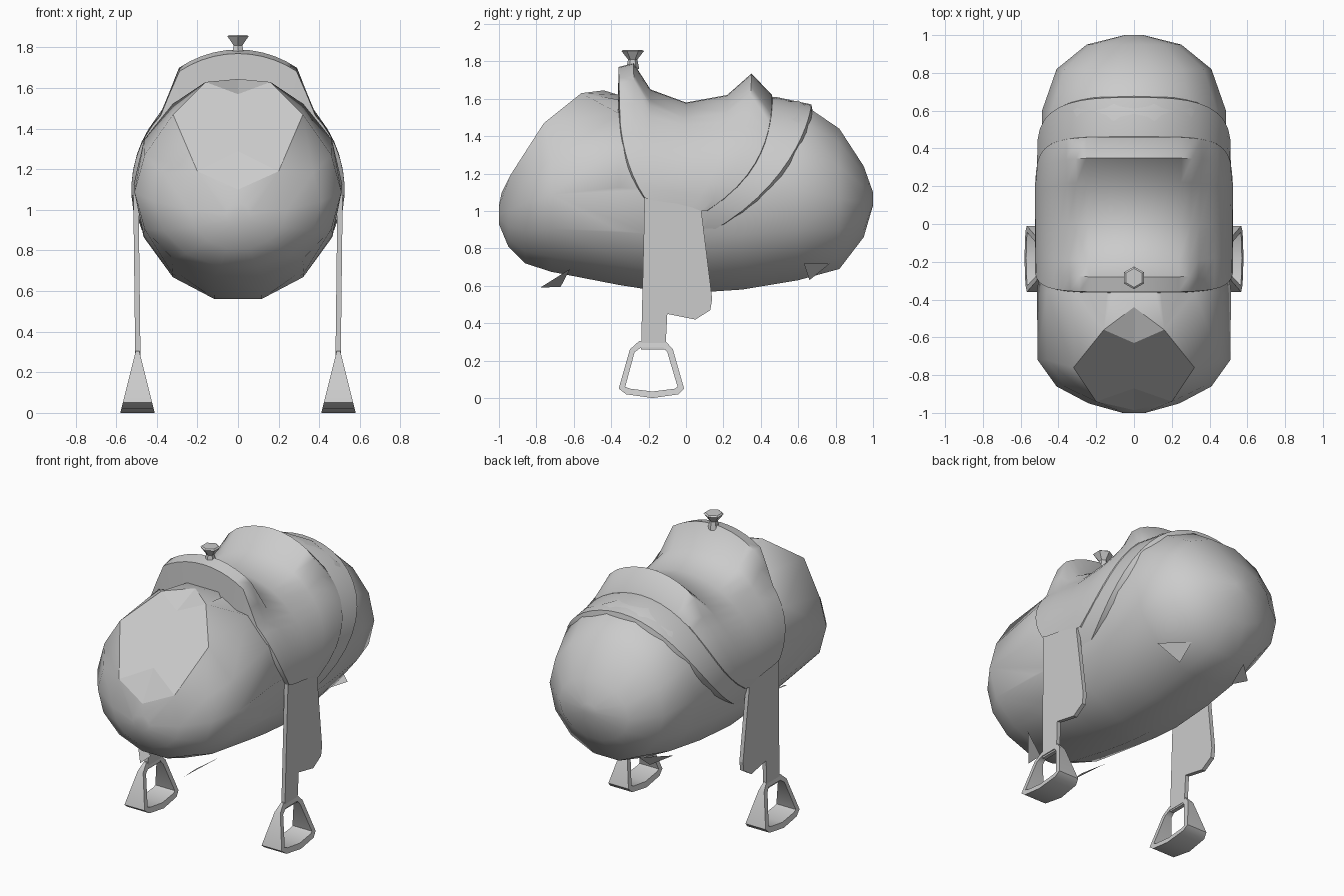
import bpy, bmesh
from math import sin, cos, acos, pi, radians

cube = bpy.data.objects.get("Cube")
if cube:
    bpy.data.objects.remove(cube, do_unlink=True)

grey = bpy.data.materials.new("plain_grey")
grey.use_nodes = True
colour = (0.6, 0.6, 0.6, 1)
grey.diffuse_color = colour
grey.node_tree.nodes["Principled BSDF"].inputs["Base Color"].default_value = colour


def finish(name, bm, angle=40, thickness=0):
    mesh = bpy.data.meshes.new(name)
    bm.to_mesh(mesh)
    bm.free()
    mesh.materials.append(grey)
    obj = bpy.data.objects.new(name, mesh)
    bpy.context.collection.objects.link(obj)
    bpy.ops.object.select_all(action='DESELECT')
    obj.select_set(True)
    bpy.context.view_layer.objects.active = obj
    if angle:
        bpy.ops.object.shade_smooth_by_angle(angle=radians(angle))
    if thickness:
        mod = obj.modifiers.new("thickness", 'SOLIDIFY')
        mod.thickness = thickness
        mod.offset = 0


def loft(rows, closed=False):
    """Skin a list of equally long point rows."""
    bm = bmesh.new()
    grid = [[bm.verts.new(p) for p in row] for row in rows]
    for a, b in zip(grid, grid[1:]):
        for i in range(len(a) - (not closed)):
            j = (i + 1) % len(a)
            bm.faces.new((a[i], a[j], b[j], b[i]))
    bmesh.ops.recalc_face_normals(bm, faces=bm.faces)
    return bm


# Torso: hull of oval rings (y, top, bottom, half width) with a cut neck
rings = [(-1, 1.03, .93, .06), (-.95, 1.19, .81, .24), (-.86, 1.36, .72, .41),
         (-.72, 1.5, .675, .51), (-.36, 1.65, .605, .52), (-.2, 1.655, .58, .519),
         (0, 1.657, .56, .515), (.3, 1.645, .58, .505), (.6, 1.59, .63, .487),
         (.82, 1.44, .69, .41), (.95, 1.24, .86, .25), (1, 1.1, 1.03, .05)]
half_neck = [(.16, -.56, 1.63), (.32, -.76, 1.47), (.2, -.94, 1.19)]
neck = half_neck + [(-x, y, z) for x, y, z in half_neck]
neck += [(0, -.44, 1.645), (0, -.985, 1.1)]
SIDES = 14
bm = bmesh.new()
neck_verts = [bm.verts.new(p) for p in neck]
for y, top, bottom, w in rings:
    for i in range(SIDES):
        a = 2 * pi * (i + .5) / SIDES
        x = w * sin(a)
        z = (top + bottom) / 2 - (top - bottom) / 2 * cos(a) / cos(pi / SIDES)
        if y > -.5 or abs(x) > .33 or z < 1.08:
            bm.verts.new((x, y, z))
bmesh.ops.convex_hull(bm, input=bm.verts)
kept = set(neck_verts)
inside = [v for v in bm.verts if not v.link_faces and v not in kept]
bmesh.ops.delete(bm, geom=inside, context='VERTS')
hull_cap = [f for f in bm.faces if kept.issuperset(f.verts)]
bmesh.ops.delete(bm, geom=hull_cap, context='FACES_ONLY')
wires = [e for e in bm.edges if not e.link_faces]
for edge in wires:
    bm.edges.remove(edge)
bmesh.ops.join_triangles(bm, faces=bm.faces, angle_face_threshold=.5,
                         angle_shape_threshold=3)
# Back is sunk and pinched under the saddle
for v in bm.verts:
    sink = min(1, (.45 - abs(v.co.y - .03)) / .25)
    if v.co.z > .9 and sink > 0:
        v.co.x *= 1 - .05 * sink
        v.co.z -= .12 * sink * max(0, v.co.z - 1.1) / .54
# Neck cap with a small notch above and below
a, b, c, d, e, f, crest, chest = neck_verts
upper, lower = bm.verts.new((0, -.63, 1.57)), bm.verts.new((0, -.87, 1.29))
cap = [bm.faces.new(vs) for vs in ((upper, a, b, c, lower, f, e, d),
                                   (crest, a, upper), (crest, upper, d),
                                   (chest, lower, c), (chest, f, lower))]
bmesh.ops.recalc_face_normals(bm, faces=bm.faces)
for face in cap:
    for edge in face.edges:
        edge.smooth = False
finish("torso", bm, 50)


def arch(y_top, z_top, y_low, z_low, bump=0, w=.525, power=4, steps=14):
    """Arched row over the back; bump lifts its middle."""
    row = []
    height = z_top - 1.1
    sweep = acos((z_low - 1.1) / height)
    for i in range(-steps, steps + 1):
        t = i / steps
        x, z = w * sin(t * sweep), 1.1 + height * cos(t * sweep)
        lift = min(1, max(0, (.37 - abs(x)) / .07)) if z > 1.1 else 0
        row.append((x, y_top + (y_low - y_top) * abs(t) ** power, z + bump * lift))
    return row


# Saddle: pommel wall, pommel, seat, cantle
finish("saddle", loft([
    arch(-.365, 1.58, -.225, 1.07, 0, .5), arch(-.36, 1.63, -.22, 1.07, .14),
    arch(-.28, 1.64, -.19, 1.06, .15), arch(-.19, 1.62, -.13, 1.05, .03),
    arch(0, 1.58, -.05, 1.04), arch(.22, 1.61, .03, 1.02, .01),
    arch(.35, 1.65, .08, 1, .085), arch(.46, 1.61, .11, 1, .01, .52),
    arch(.47, 1.56, .12, 1, 0, .49)]), 45)

# Blanket behind the saddle
finish("saddle_blanket", loft([
    arch(.3, 1.59, -.02, .94, 0, .51, 2.8), arch(.48, 1.61, .04, .9, 0, .515, 2.8),
    arch(.67, 1.57, .1, .87, 0, .512, 2.8), arch(.68, 1.52, .1, .87, 0, .47, 2.8)]), 45)

# Horn on the pommel
horn = [[(r * cos(i * pi / 3 + pi / 6), -.285 + r * sin(i * pi / 3 + pi / 6), z)
         for i in range(6)]
        for r, z in ((.035, 1.76), (.025, 1.81), (.06, 1.855), (.05, 1.862))]
bm = loft(horn, closed=True)
bmesh.ops.holes_fill(bm, edges=bm.edges)
finish("saddle_horn", bm, 0)

strap = [(-.22, 1.13), (.07, 1.1), (.14, .53), (.13, .47), (.05, .42),
         (-.1, .45), (-.11, .26), (-.24, .26)]
outer = [(-.36, .05), (-.3, .26), (-.25, .305), (-.11, .305), (-.07, .26),
         (-.01, .05), (-.04, .02), (-.18, 0), (-.32, .02)]
inner = [(-.325, .06), (-.275, .245), (-.24, .27), (-.12, .27), (-.1, .245),
         (-.045, .06), (-.06, .05), (-.18, .035), (-.3, .05)]
rear_flap = [(.35, .63, .72), (.2, .77, .72), (.2, .66, .63)]
front_flap = [(.3, -.62, .69), (.16, -.78, .59), (.16, -.67, .595)]


def rim(points, side, direction):
    """Stirrup loop, wider towards the tread."""
    return [(side * .495 + direction * (.085 - .25 * z), y, z) for y, z in points]


for side, label in ((1, "left"), (-1, "right")):
    # Hanging strap and fender
    bm = bmesh.new()
    bm.faces.new([bm.verts.new((side * (.49 + .012 * z), y, z)) for y, z in strap])
    finish(label + "_strap", bm, 0, .026)

    # Stirrup
    loops = [rim(outer, side, -1), rim(outer, side, 1), rim(inner, side, 1),
             rim(inner, side, -1), rim(outer, side, -1)]
    bm = loft(loops, closed=True)
    bmesh.ops.remove_doubles(bm, verts=bm.verts, dist=.0001)
    bmesh.ops.recalc_face_normals(bm, faces=bm.faces)
    finish(label + "_stirrup", bm, 40)

    # Loose flaps where the legs join
    for name, points in (("rear", rear_flap), ("front", front_flap)):
        bm = bmesh.new()
        bm.faces.new([bm.verts.new((side * x, y, z)) for x, y, z in points])
        finish(label + "_" + name + "_flap", bm, 0)
